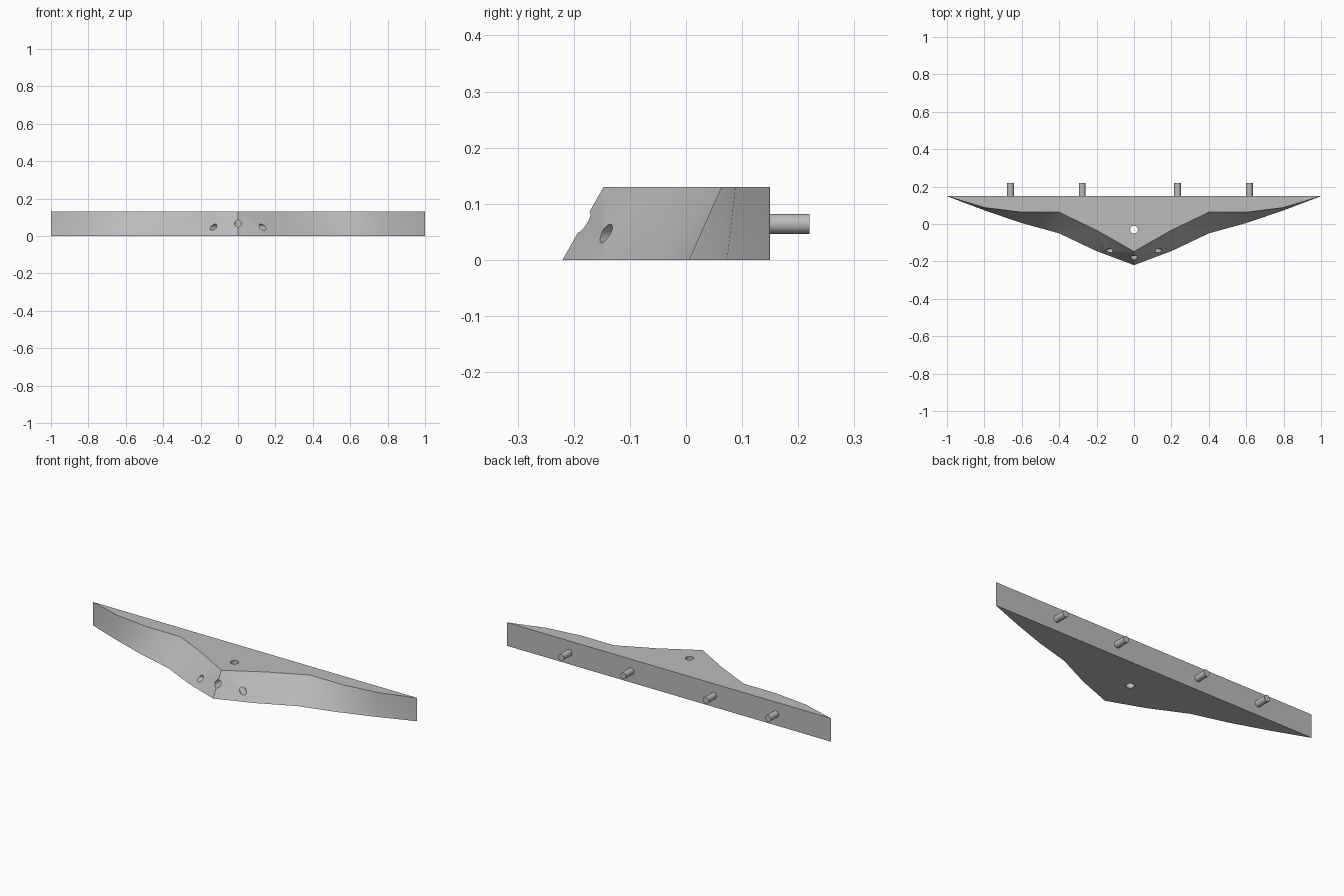
import bpy, bmesh, math
from mathutils import Vector

cube = bpy.data.objects.get("Cube")
if cube:
    bpy.data.objects.remove(cube, do_unlink=True)

HEIGHT, BACK = 0.13, 0.15

grey = bpy.data.materials.new("plain_grey")
grey.use_nodes = True
grey.diffuse_color = (0.5, 0.5, 0.5, 1)
grey.node_tree.nodes["Principled BSDF"].inputs["Base Color"].default_value = (0.5, 0.5, 0.5, 1)


def cylinder(name, start, end, radius):
    """Solid cylinder between two points."""
    start, end = Vector(start), Vector(end)
    axis = end - start
    bpy.ops.mesh.primitive_cylinder_add(vertices=32, radius=radius, depth=axis.length,
                                        location=(start + end) / 2)
    obj = bpy.context.object
    obj.name = name
    obj.rotation_euler = axis.to_track_quat("Z", "Y").to_euler()
    obj.data.materials.append(grey)
    return obj


def smooth(obj):
    bpy.ops.object.select_all(action="DESELECT")
    obj.select_set(True)
    bpy.context.view_layer.objects.active = obj
    bpy.ops.object.shade_smooth_by_angle(angle=math.radians(30))


# Wedge body: front outlines of the lower and upper faces, at even steps outward
lower = [-0.22, -0.145, -0.05, 0.005, 0.073, 0.149]
upper = [-0.147, -0.033, 0.063, 0.063, 0.088, 0.149]
steps = range(-5, 6)

bm = bmesh.new()
low = [bm.verts.new((i / 5, lower[abs(i)], 0)) for i in steps]
top = [bm.verts.new((i / 5, upper[abs(i)], HEIGHT)) for i in steps]
back_low = [bm.verts.new((s, BACK, 0)) for s in (1, -1)]
back_top = [bm.verts.new((s, BACK, HEIGHT)) for s in (1, -1)]
for k in range(10):
    a, b, c, d = low[k], low[k + 1], top[k + 1], top[k]
    # Diagonals run from the upper inner corner to the lower outer corner
    tris = ((a, b, c), (a, c, d)) if k < 5 else ((a, b, d), (b, c, d))
    for tri in tris:
        bm.faces.new(tri)
bm.faces.new(top + back_top)
bm.faces.new(list(reversed(low + back_low)))
bm.faces.new((back_low[0], back_low[1], back_top[1], back_top[0]))
bm.faces.new((low[-1], back_low[0], back_top[0], top[-1]))
bm.faces.new((back_low[1], low[0], top[0], back_top[1]))
bmesh.ops.recalc_face_normals(bm, faces=bm.faces)
mesh = bpy.data.meshes.new("wedge_body")
bm.to_mesh(mesh)
bm.free()
body = bpy.data.objects.new("wedge_body", mesh)
bpy.context.collection.objects.link(body)
mesh.materials.append(grey)

# Vertical through hole and three front channels that meet it
hub = Vector((0, -0.03, 0))
cutters = [cylinder("vertical_hole", hub - Vector((0, 0, 0.1)), hub + Vector((0, 0, 0.3)), 0.021),
           cylinder("centre_channel", (0, -0.03, 0.067), (0, -0.4, 0.067), 0.0185)]
for side in (-1, 1):
    cutters.append(cylinder("side_channel", (0, -0.03, 0.047),
                            (side * 0.256, -0.25, 0.047), 0.0165))
bpy.context.view_layer.objects.active = body
for cutter in cutters:
    cutter.hide_render = True
    mod = body.modifiers.new(cutter.name, "BOOLEAN")
    mod.operation = "DIFFERENCE"
    mod.solver = "EXACT"
    mod.object = cutter
    bpy.ops.object.modifier_apply(modifier=mod.name)
for cutter in cutters:
    bpy.data.objects.remove(cutter, do_unlink=True)
smooth(body)

# Mounting pins on the back
for x in (-0.66, -0.277, 0.233, 0.617):
    smooth(cylinder("mounting_pin", (x, BACK - 0.01, 0.064), (x, 0.22, 0.064), 0.018))
